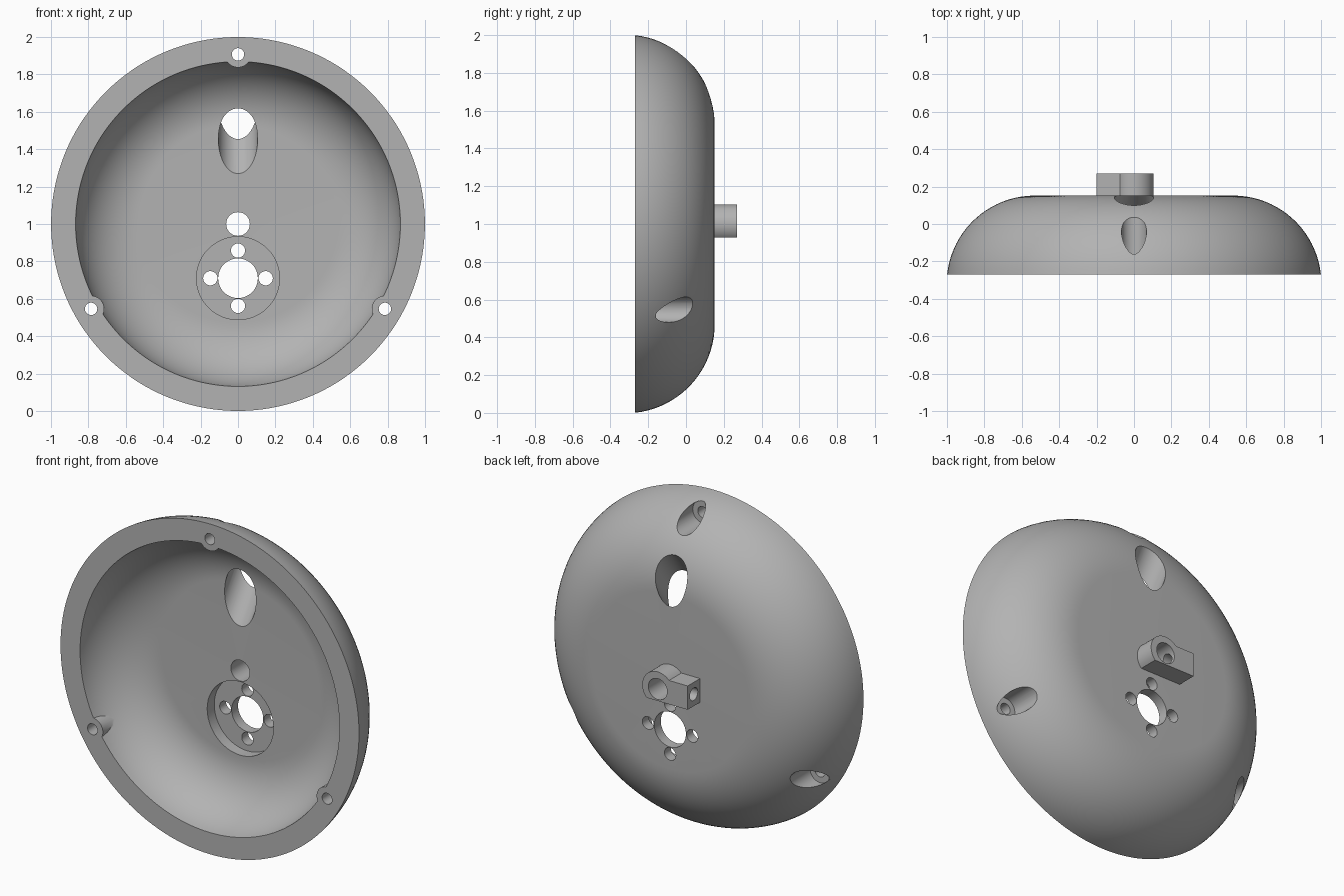
import bpy, bmesh, math
from mathutils import Vector

cube = bpy.data.objects.get("Cube")
if cube:
    bpy.data.objects.remove(cube, do_unlink=True)

grey = bpy.data.materials.new("plain grey")
grey.use_nodes = True
colour = (0.45, 0.45, 0.45, 1)
grey.diffuse_color = colour
grey.node_tree.nodes["Principled BSDF"].inputs["Base Color"].default_value = colour

RIM, BACK, MID = -0.27, 0.152, 1.0      # open face, back face, axis height
ARC_R, ARC_X = 0.472, 0.53              # edge rounding of the dish
ARC_Y = BACK - ARC_R
WALL = 0.13


def finish(name, bm):
    bmesh.ops.recalc_face_normals(bm, faces=bm.faces[:])
    mesh = bpy.data.meshes.new(name)
    bm.to_mesh(mesh)
    bm.free()
    mesh.materials.append(grey)
    obj = bpy.data.objects.new(name, mesh)
    bpy.context.collection.objects.link(obj)
    return obj


def rod(name, start, end, radius, sides=48):
    """Solid cylinder between two points."""
    start, end = Vector(start), Vector(end)
    axis = end - start
    bm = bmesh.new()
    bmesh.ops.create_cone(bm, cap_ends=True, segments=sides, radius1=radius,
                          radius2=radius, depth=axis.length)
    turn = axis.to_track_quat('Z', 'Y').to_matrix().to_4x4()
    bmesh.ops.transform(bm, matrix=turn, verts=bm.verts[:])
    bmesh.ops.translate(bm, vec=(start + end) / 2, verts=bm.verts[:])
    return finish(name, bm)


def combine(target, tool, operation):
    """Apply a boolean and drop the tool."""
    mod = target.modifiers.new("bool", 'BOOLEAN')
    mod.operation, mod.solver, mod.object = operation, 'EXACT', tool
    bpy.context.view_layer.objects.active = target
    bpy.ops.object.modifier_apply(modifier=mod.name)
    bpy.data.objects.remove(tool, do_unlink=True)


def drill(target, x, z, radius, y0, y1):
    combine(target, rod("cutter", (x, y0, z), (x, y1, z), radius), 'DIFFERENCE')


def arc(radius, steps=20):
    """Rounded edge from the open rim to the flat back, as (r, y)."""
    low = math.asin((RIM - ARC_Y) / radius)
    for i in range(steps + 1):
        a = low + (math.pi / 2 - low) * i / steps
        yield ARC_X + radius * math.cos(a), ARC_Y + radius * math.sin(a)


# Dish: outer and inner arcs revolved about the y axis
outline = [(0, BACK - WALL)] + list(arc(ARC_R - WALL))[::-1]
outline += list(arc(ARC_R)) + [(0, BACK)]
bm = bmesh.new()
verts = [bm.verts.new((r, y, MID)) for r, y in outline]
edges = [bm.edges.new(pair) for pair in zip(verts, verts[1:])]
bmesh.ops.spin(bm, geom=verts + edges, cent=(0, 0, MID), axis=(0, 1, 0),
               angle=math.tau, steps=144, use_merge=True)
bmesh.ops.remove_doubles(bm, verts=bm.verts[:], dist=1e-5)
dish = finish("dish", bm)

# Screw ears, counterbored from the back
for k in range(3):
    a = math.radians(90 + 120 * k)
    x, z = 0.907 * math.cos(a), MID + 0.907 * math.sin(a)
    combine(dish, rod("ear", (x, RIM, z), (x, -0.168, z), 0.07), 'UNION')
    drill(dish, x, z, 0.067, -0.16, 0.3)
    drill(dish, x, z, 0.033, -0.4, 0.3)

# Round recess with a centre hole and four small holes
HUB = 0.71
drill(dish, 0, HUB, 0.222, -0.2, 0.09)
drill(dish, 0, HUB, 0.106, -0.2, 0.4)
for dx, dz in ((1, 0), (-1, 0), (0, 1), (0, -1)):
    drill(dish, 0.148 * dx, HUB + 0.148 * dz, 0.038, -0.2, 0.4)

# Slanted cable hole
entry, slope = Vector((0, 0.022, 1.452)), Vector((0, 0.575, 0.818))
combine(dish, rod("cutter", entry - slope * 0.4, entry + slope * 0.7, 0.105, 64),
        'DIFFERENCE')

# Clamp block on the back: round end with a flat foot and a side arm
R, HALF, TOP = 0.104, 0.072, 0.27
start, stop = -math.asin(HALF / R), math.pi - math.asin(HALF / R)
section = [(-0.2, -HALF)]
for i in range(33):
    a = start + (stop - start) * i / 32
    section.append((R * math.cos(a), R * math.sin(a)))
section.append((-0.2, HALF))
bm = bmesh.new()
face = bm.faces.new([bm.verts.new((x, BACK, MID + z)) for x, z in section])
new = bmesh.ops.extrude_face_region(bm, geom=[face])["geom"]
bmesh.ops.translate(bm, vec=(0, TOP - BACK, 0),
                    verts=[v for v in new if isinstance(v, bmesh.types.BMVert)])
clamp = finish("clamp_block", bm)

# Shaft bore through both parts, and the side set-screw hole
for part in (dish, clamp):
    drill(part, 0, MID, 0.063, -0.2, 0.4)
side_y = (BACK + TOP) / 2
combine(clamp, rod("cutter", (-0.3, side_y, MID), (0, side_y, MID), 0.038), 'DIFFERENCE')

# Smooth shading with crisp edges
for part in (dish, clamp):
    bpy.ops.object.select_all(action='DESELECT')
    part.select_set(True)
    bpy.context.view_layer.objects.active = part
    bpy.ops.object.shade_smooth_by_angle(angle=math.radians(30))
